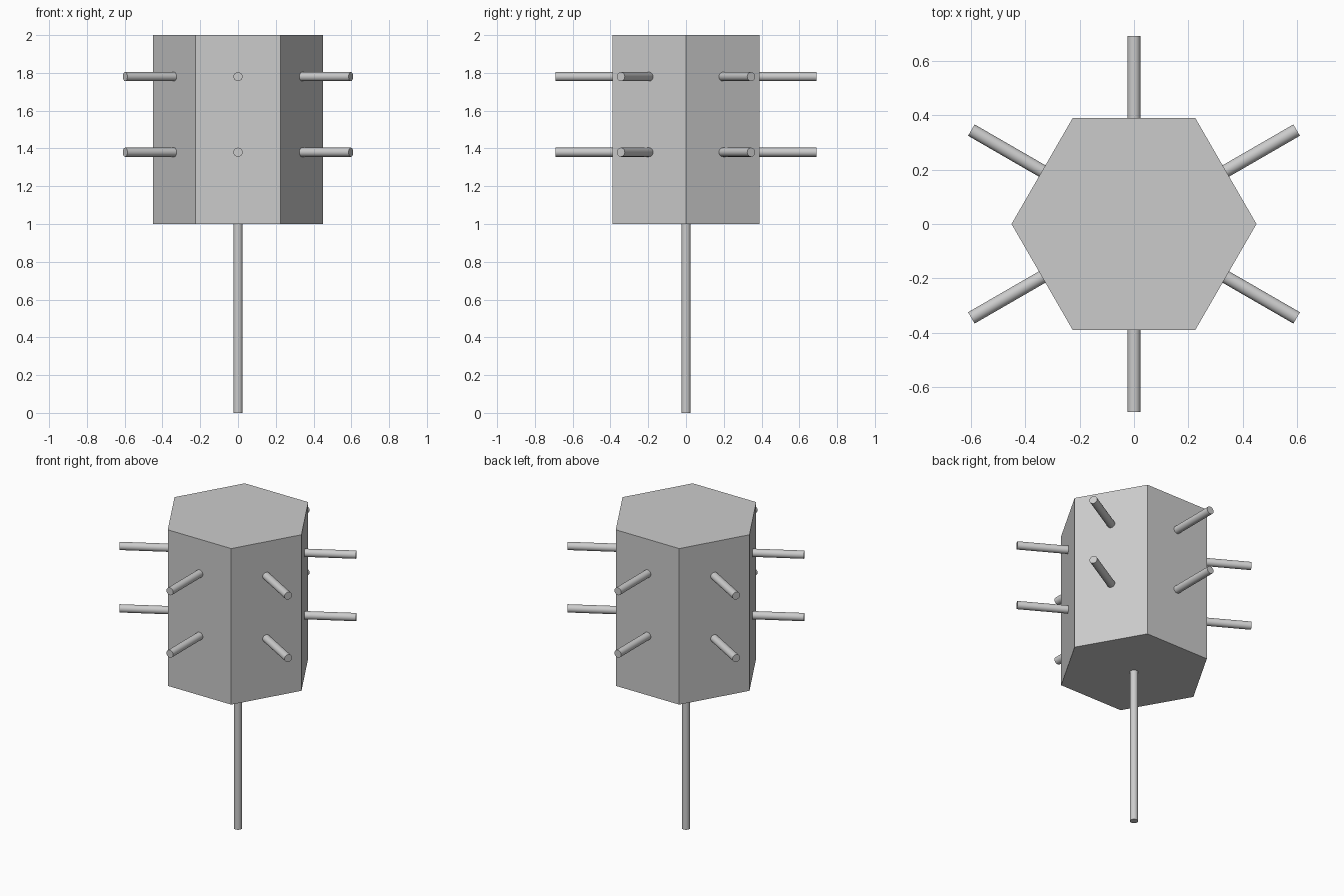
import bpy
from math import radians, cos, sin, pi

if "Cube" in bpy.data.objects:
    bpy.data.objects.remove(bpy.data.objects["Cube"], do_unlink=True)

GREY = (0.6, 0.6, 0.6, 1)
grey = bpy.data.materials.new("plain grey")
grey.use_nodes = True
grey.diffuse_color = GREY
grey.node_tree.nodes["Principled BSDF"].inputs["Base Color"].default_value = GREY

ROD_RADIUS = 0.024
BODY_RADIUS = 0.45
FACE_DISTANCE = BODY_RADIUS * cos(pi / 6)
PEG_TIP = 0.69


def prism(name, sides, radius, depth, location, rotation=(0, 0, 0), smooth=False):
    bpy.ops.mesh.primitive_cylinder_add(vertices=sides, radius=radius, depth=depth,
                                        location=location, rotation=rotation)
    obj = bpy.context.object
    obj.name = name
    obj.data.materials.append(grey)
    if smooth:
        bpy.ops.object.shade_smooth_by_angle(angle=radians(40))
    return obj


# Hexagonal body with corners on the x axis
prism("hexagonal_body", 6, BODY_RADIUS, 1.0, (0, 0, 1.5), (0, 0, radians(30)))

# Supporting pole
prism("pole", 32, ROD_RADIUS, 1.02, (0, 0, 0.51), smooth=True)

# Two rings of pegs, one peg per side face
inner = FACE_DISTANCE - 0.02
middle = (inner + PEG_TIP) / 2
for ring, height in (("lower", 1.38), ("upper", 1.78)):
    for side in range(6):
        angle = radians(30 + 60 * side)
        prism(f"{ring}_peg_{side + 1}", 32, ROD_RADIUS, PEG_TIP - inner,
              (middle * cos(angle), middle * sin(angle), height),
              (0, pi / 2, angle), smooth=True)
